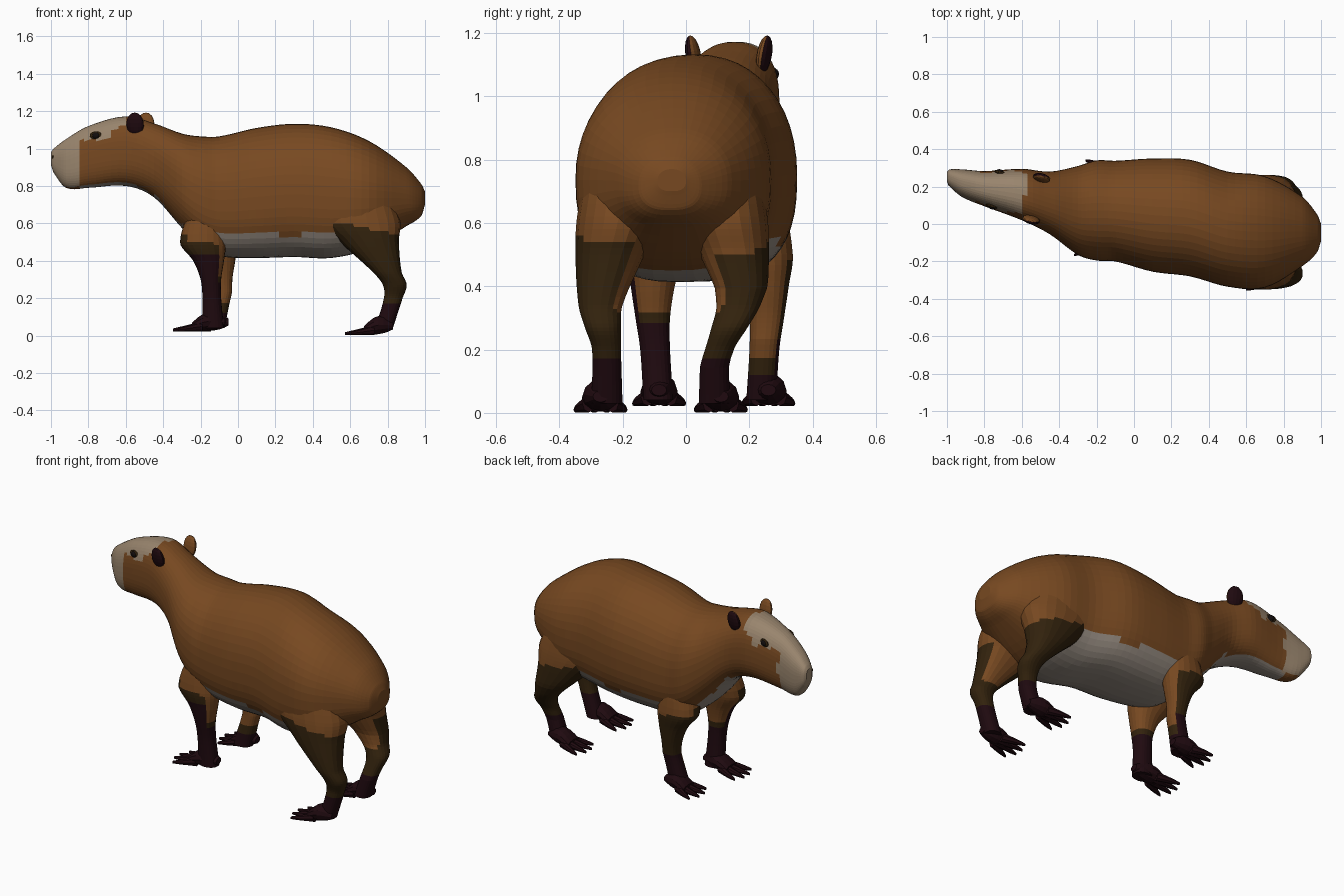
import bpy, bmesh, math
from mathutils import Vector, Matrix
from mathutils.bvhtree import BVHTree

if "Cube" in bpy.data.objects:
    bpy.data.objects.remove(bpy.data.objects["Cube"])


def mat(name, r, g, b):
    m = bpy.data.materials.new(name)
    m.diffuse_color = (r, g, b, 1)
    m.use_nodes = True
    m.node_tree.nodes["Principled BSDF"].inputs["Base Color"].default_value = m.diffuse_color
    return m


BROWN = mat("brown fur", 0.185, 0.066, 0.015)
PALE = mat("pale muzzle", 0.32, 0.235, 0.155)
GREY = mat("grey belly", 0.30, 0.255, 0.215)
DARK = mat("dark brown fur", 0.032, 0.016, 0.004)
MAROON = mat("maroon paw", 0.014, 0.003, 0.005)
BLACK = mat("black eye", 0.006, 0.004, 0.004)


def clamp(v):
    return min(max(v, 0), 1)


def smooth(st, k):
    """Resample stations with k steps per span, using slopes that suit uneven spacing."""
    def slope(i):
        a, b = st[max(i - 1, 0)], st[min(i + 1, len(st) - 1)]
        return [(q - p) / (b[0] - a[0]) for p, q in zip(a, b)]
    out = []
    for i in range(len(st) - 1):
        a, b, ma, mb = st[i], st[i + 1], slope(i), slope(i + 1)
        h = b[0] - a[0]
        for s in range(k):
            t = s / k
            w = t * t * (3 - 2 * t)
            out.append([p + (q - p) * w + h * (u * t * (1 - t) ** 2 - v * t * t * (1 - t))
                        for p, q, u, v in zip(a, b, ma, mb)])
    return out + [list(st[-1])]


def loft(bm, rings):
    vs = [[bm.verts.new(p) for p in r] for r in rings]
    n = len(vs[0])
    for a, b in zip(vs, vs[1:]):
        for j in range(n):
            bm.faces.new((a[j], a[(j + 1) % n], b[(j + 1) % n], b[j]))
    bm.faces.new(vs[0])
    bm.faces.new(vs[-1])


def spow(v, p):
    return math.copysign(abs(v) ** (2 / p), v)


def ring_x(x, y0, y1, z0, z1, n, p=2.0, mid=0.5, low=None):
    """Superellipse ring across x; mid is the height of the widest point."""
    zm = z0 + mid * (z1 - z0)
    r = []
    for j in range(n):
        a = 2 * math.pi * j / n
        q = p if math.sin(a) >= 0 or low is None else low
        s = spow(math.sin(a), q)
        r.append(Vector((x, (y0 + y1) / 2 + (y1 - y0) / 2 * spow(math.cos(a), q),
                         zm + s * ((z1 - zm) if s > 0 else (zm - z0)))))
    return r


def ring_z(z, x0, x1, y0, y1, n):
    ang = [2 * math.pi * j / n for j in range(n)]
    return [Vector(((x0 + x1) / 2 + (x1 - x0) / 2 * spow(math.cos(a), 2.3),
                    (y0 + y1) / 2 + (y1 - y0) / 2 * spow(math.sin(a), 2.3), z)) for a in ang]


def finish(bm, name, mats, rule=None):
    bmesh.ops.recalc_face_normals(bm, faces=bm.faces)
    bm.normal_update()
    if rule:
        for f in bm.faces:
            f.material_index = mats.index(rule(f.calc_center_median(), f.normal))
    me = bpy.data.meshes.new(name)
    bm.to_mesh(me)
    bm.free()
    for m in mats:
        me.materials.append(m)
    ob = bpy.data.objects.new(name, me)
    bpy.context.collection.objects.link(ob)


# Body with neck and head: x, y min, y max, z bottom, z top
BODY = [(-1.0, .225, .278, .91, .98), (-.985, .20, .292, .87, 1.0), (-.92, .145, .292, .79, 1.05),
        (-.8, .095, .283, .79, 1.12), (-.6, .02, .295, .80, 1.172), (-.45, -.055, .28, .74, 1.135),
        (-.3, -.165, .31, .575, 1.08), (-.2, -.195, .34, .475, 1.065), (-.1, -.20, .338, .425, 1.065),
        (.1, -.255, .35, .415, 1.11), (.3, -.28, .343, .42, 1.132), (.5, -.335, .28, .415, 1.113),
        (.7, -.34, .255, .465, 1.04), (.9, -.225, .145, .585, .90), (.98, -.15, .05, .64, .81),
        (1.0, -.09, 0, .70, .77)]


def body_colour(c, n):
    u = c.x - .25 * (c.y - .19)
    if u < -.835 and n.z > -.8:
        return PALE
    if u < -.575 and c.z > 1.045 + .9 * max(u + .68, 0):
        return PALE
    if -.12 < c.x < .68 and c.z < .54:
        return GREY
    if -.84 < c.x < -.08 and n.z < (-.8 if c.x < -.45 else -.6):
        return GREY
    return BROWN


bm = bmesh.new()
rings = []
for s in smooth(BODY, 5):
    head = clamp((-s[0] - .4) / .2)
    rings.append(ring_x(*s, 48, 2.15 + .35 * head, .47, 2.6))
loft(bm, rings)
bmesh.ops.recalc_face_normals(bm, faces=bm.faces)
tree = BVHTree.FromBMesh(bm)
finish(bm, "body_and_head", [BROWN, PALE, GREY], body_colour)

# Near legs: z, x min, x max, y min, y max; the far legs mirror them
FRONT = [(.04, -.19, -.075, -.135, -.04), (.2, -.19, -.09, -.145, -.05), (.3, -.20, -.09, -.16, -.05),
         (.4, -.24, -.075, -.175, -.035), (.5, -.31, -.065, -.188, -.01), (.74, -.23, -.10, -.15, .04)]
HIND = [(.03, .73, .825, -.30, -.20), (.2, .78, .88, -.297, -.205), (.27, .775, .902, -.32, -.205),
        (.34, .72, .875, -.34, -.20), (.5, .545, .86, -.35, -.13), (.62, .43, .865, -.345, -.08),
        (.86, .52, .76, -.30, -.08)]


def build_leg(name, stations, side, mirror, shift, heel, toe, foot_y, ground, length, paw, fur, tilt):
    bm = bmesh.new()
    rr = []
    for z, x0, x1, y0, y1 in smooth(stations, 6):
        if side > 0:
            m = mirror(z)
            d = shift * clamp((z - .03) / .2)
            x0, x1, y0, y1 = x0 + d, x1 + d, m - y1, m - y0
        rr.append(ring_z(z, x0, x1, y0, y1, 22))
    loft(bm, rr)
    # Paw
    pad = []
    for i in range(7):
        t = i / 6
        w = .024 + .034 * math.sin(math.pi * min(t * .75, .5))
        pad.append(ring_x(heel + (toe - .025 - heel) * t, foot_y - w, foot_y + w,
                          ground + .03 * (1 - t) ** 3 + .004,
                          ground + .07 + .045 * math.sin(math.pi * t) - .02 * t, 12))
    loft(bm, pad)
    # Four toes fanned out
    for f in (-1, -.33, .33, 1):
        rr = []
        for i in range(6):
            t = i / 5
            w = .021 * (1 - t ** 3 * .75)
            y = foot_y + f * (.036 + .044 * t)
            rr.append(ring_x(toe + .03 - (length + .03 - .03 * f * f) * t, y - w, y + w,
                             ground + .002, ground + .056 - .038 * t, 8))
        loft(bm, rr)

    front = name.startswith("front")

    def colour(c, n):
        inner = n.y * side < (-.3 if front else -.65) or (front and n.x > .6)
        if c.z < paw[inner]:
            return MAROON
        top = fur[inner] if inner else fur[0] - .22 * (c.x - tilt)
        return DARK if c.z < top else BROWN

    finish(bm, name, [BROWN, DARK, MAROON], colour)


def front_mirror(z):
    return .15


def hind_mirror(z):
    return -.16 + .073 * clamp((z - .15) / .25)


build_leg("front_leg_near", FRONT, -1, front_mirror, 0, -.07, -.22, -.085, .02, .13,
          (.43, .29), (.535, .31), -.33)
build_leg("front_leg_far", FRONT, 1, front_mirror, .06, -.05, -.175, .26, .02, .115,
          (.24, .12), (.54, .17), -.33)
build_leg("hind_leg_near", HIND, -1, hind_mirror, 0, .83, .70, -.27, 0, .13,
          (.18, .18), (.63, .32), .43)
build_leg("hind_leg_far", HIND, 1, hind_mirror, 0, .83, .70, .11, 0, .13,
          (.18, .18), (.60, .32), .43)


def ellipsoid(name, loc, size, mats, rule=None, rot=Matrix()):
    bm = bmesh.new()
    bmesh.ops.create_uvsphere(bm, u_segments=14, v_segments=9, radius=1,
                              matrix=Matrix.Translation(loc) @ rot @ Matrix.Diagonal((*size, 1)))
    finish(bm, name, mats, rule)


# Ears, eyes and nostrils follow the turned head
yaw = Matrix.Rotation(math.radians(-14), 4, 'Z')
for tag, s in (("near", -1), ("far", 1)):
    ear = Vector((-.522 + .028 * s, .135 + .112 * s, 1.13))
    ellipsoid("ear_" + tag, ear, (.048, .022, .063), [BROWN, MAROON],
              lambda c, n: MAROON if n.y * s > .1 else BROWN,
              yaw @ Matrix.Rotation(math.radians(-10 * s), 4, 'X'))
    hit = tree.ray_cast(Vector((-.738 + .022 * s, s * 2, 1.07)), Vector((0, -s, 0)))[0]
    ellipsoid("eyelid_" + tag, hit, (.034, .010, .022), [DARK], None, yaw)
    ellipsoid("eye_" + tag, hit + Vector((0, s * .005, 0)), (.02, .012, .017), [BLACK], None, yaw)
    ellipsoid("nostril_" + tag, (-.986, .245 + .033 * s, .955), (.01, .008, .012), [DARK])
